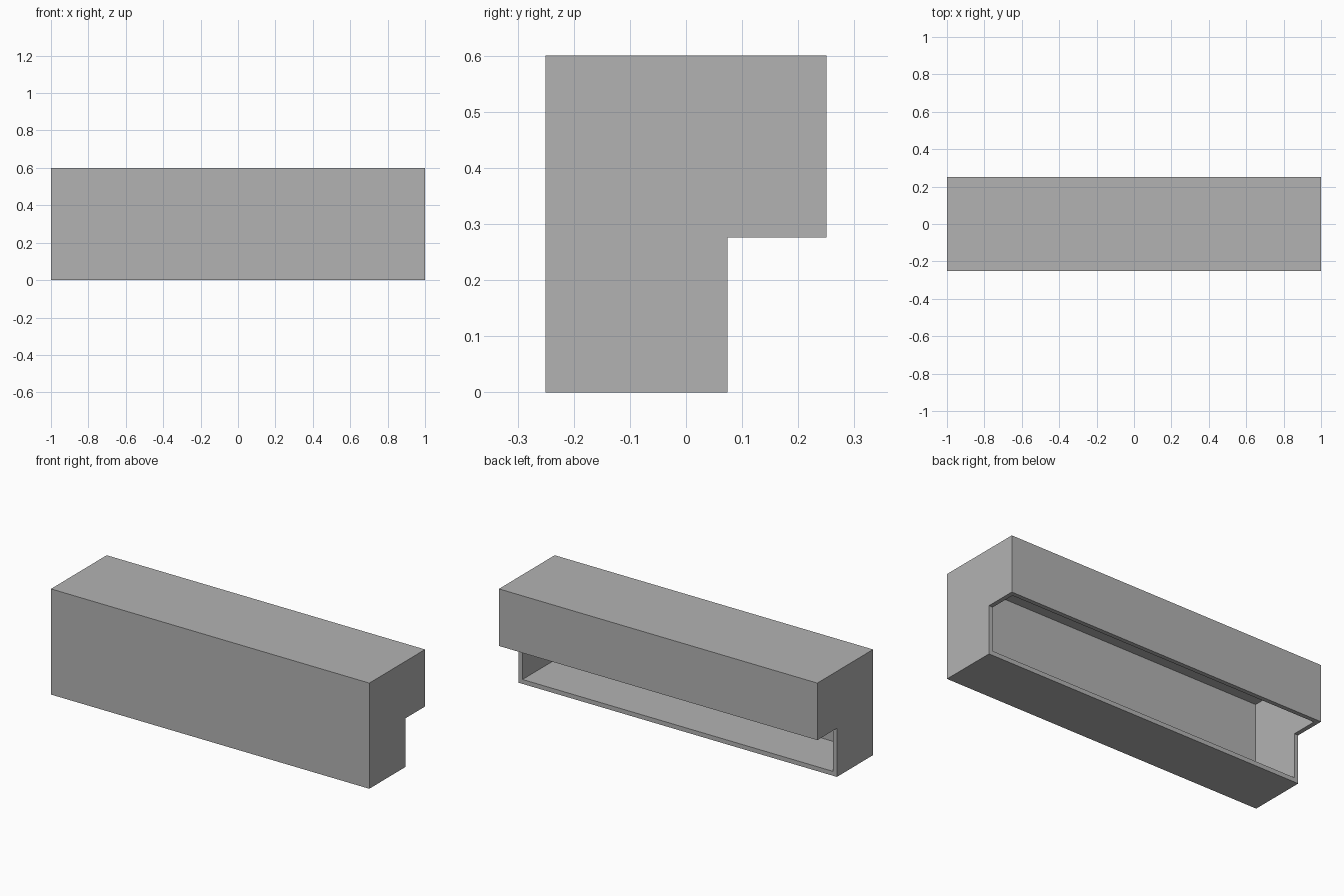
import bpy
import bmesh

cube = bpy.data.objects.get("Cube")
if cube:
    bpy.data.objects.remove(cube, do_unlink=True)

# Main dimensions
HALF_LENGTH = 1.0
FRONT, BACK, STEP_Y = -0.25, 0.25, 0.074
STEP_Z, HEIGHT = 0.276, 0.6
WALL = 0.025

grey = bpy.data.materials.new("plain grey")
grey.use_nodes = True
colour = (0.45, 0.45, 0.45, 1)
grey.diffuse_color = colour
grey.node_tree.nodes["Principled BSDF"].inputs["Base Color"].default_value = colour

# Stepped end profile, swept along the length
profile = [(FRONT, 0), (STEP_Y, 0), (STEP_Y, STEP_Z),
           (BACK, STEP_Z), (BACK, HEIGHT), (FRONT, HEIGHT)]
bm = bmesh.new()
end = bm.faces.new([bm.verts.new((-HALF_LENGTH, y, z)) for y, z in profile])
swept = bmesh.ops.extrude_face_region(bm, geom=[end], use_keep_orig=True)
moved = [v for v in swept["geom"] if isinstance(v, bmesh.types.BMVert)]
bmesh.ops.translate(bm, verts=moved, vec=(2 * HALF_LENGTH, 0, 0))
bmesh.ops.recalc_face_normals(bm, faces=bm.faces)

# Open the two faces of the step, leaving a hollow shell
step_faces = [f for f in bm.faces if abs(f.normal.x) < 0.5 and
              all(v.co.y > STEP_Y - 0.01 and v.co.z < STEP_Z + 0.01 for v in f.verts)]
bmesh.ops.delete(bm, geom=step_faces, context='FACES')

mesh = bpy.data.meshes.new("hollow_pelmet_box")
bm.to_mesh(mesh)
bm.free()
mesh.materials.append(grey)
box = bpy.data.objects.new("hollow_pelmet_box", mesh)
bpy.context.collection.objects.link(box)

# Wall thickness, inward
shell = box.modifiers.new("wall thickness", 'SOLIDIFY')
shell.thickness = WALL
shell.offset = -1
shell.use_even_offset = True
shell.use_quality_normals = True
